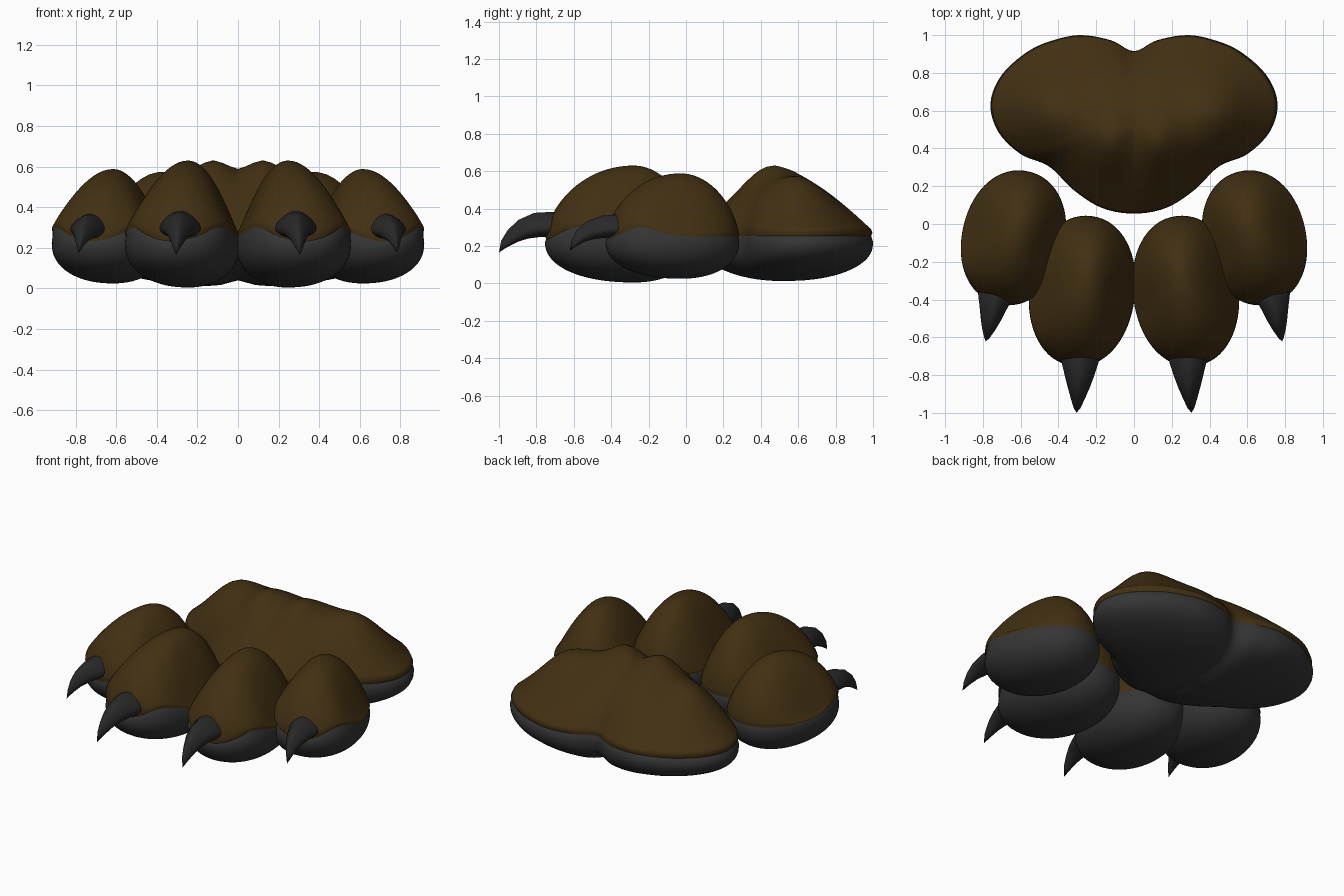
import bpy, bmesh
from math import sin, cos, pi, exp, atan2, radians, copysign, hypot
from mathutils import Vector

if "Cube" in bpy.data.objects:
    bpy.data.objects.remove(bpy.data.objects["Cube"])


def material(name, rgb):
    m = bpy.data.materials.new(name)
    m.diffuse_color = (*rgb, 1)
    m.use_nodes = True
    m.node_tree.nodes["Principled BSDF"].inputs["Base Color"].default_value = m.diffuse_color
    return m


FUR = material("brown_fur", (0.054, 0.029, 0.006))
PAD = material("dark_pad", (0.036, 0.036, 0.036))
CLAW = material("dark_claw", (0.022, 0.022, 0.022))


def loft(name, rings, mat, tip=None, cap=False, mirror=False):
    """Skin closed rings of points, ending in an optional tip."""
    bm = bmesh.new()
    rows = [[bm.verts.new(p) for p in r] for r in rings]
    n = len(rows[0])
    for a, b in zip(rows, rows[1:]):
        for i in range(n):
            j = (i + 1) % n
            bm.faces.new((a[i], a[j], b[j], b[i]))
    if tip is not None:
        t = bm.verts.new(tip)
        for i in range(n):
            bm.faces.new((rows[-1][i], rows[-1][(i + 1) % n], t))
    if cap:
        bm.faces.new(rows[0])
    bmesh.ops.recalc_face_normals(bm, faces=bm.faces)
    me = bpy.data.meshes.new(name)
    bm.to_mesh(me)
    bm.free()
    ob = bpy.data.objects.new(name, me)
    bpy.context.collection.objects.link(ob)
    me.materials.append(mat)
    for f in me.polygons:
        f.use_smooth = True
    if mirror:
        mod = ob.modifiers.new("Mirror", 'MIRROR')
        mod.use_mirror_merge = False
    return ob


def cushion(name, outline, centre, seam, top, bottom, full, mirror, oval=None):
    """Fur dome above and rounded pad below one shared outline.
    seam(i) = rim height, top(x, y, s, i) = dome height, bottom(x, y) = lowest z,
    full = pad roundness, oval = radii the inner rings relax towards."""
    c = Vector(centre)

    def ring(s, zf):
        pts = []
        for i, p in enumerate(outline):
            d = p - c
            if oval:
                r = 1 / hypot(d.x / oval[0], d.y / oval[1])
                d = d * (s * s + (1 - s * s) * r)
            q = c + d * s
            pts.append((q.x, q.y, zf(q.x, q.y, i)))
        return pts

    steps = [1 - (1 - k / 22) ** 1.7 for k in range(1, 22)]
    fur = [ring(0.975, lambda x, y, i: seam(i) - 0.03),
           ring(0.995, lambda x, y, i: seam(i))]
    for s in reversed(steps):
        fur.append(ring(s * 0.99, lambda x, y, i: top(x, y, s, i)))
    loft(name + "_fur", fur, FUR, (c.x, c.y, top(c.x, c.y, 0, 0)), mirror=mirror)

    mid = 0.22
    pad = [ring(0.9, lambda x, y, i: seam(i) + 0.02),
           ring(0.98, lambda x, y, i: seam(i) - 0.005)]
    for k in range(18):
        a = k / 18 * pi / 2
        pad.append(ring(cos(a) ** full, lambda x, y, i:
                        mid - (mid - bottom(x, y)) * sin(a) ** full))
    loft(name + "_pad", pad, PAD, (c.x, c.y, bottom(c.x, c.y)), mirror=mirror)


def toe(name, middle, half, turn, peak, height, low):
    n = 64
    out = []
    for i in range(n):
        t = 2 * pi * i / n
        x, y = (h * copysign(abs(v) ** 0.95, v) for h, v in zip(half, (cos(t), sin(t))))
        out.append(Vector((middle[0] + x * cos(turn) - y * sin(turn),
                           middle[1] + x * sin(turn) + y * cos(turn))))

    # rim lifts beside the claw and dips beneath it
    def seam(i):
        d = abs((2 * pi * i / n + pi / 2 + pi) % (2 * pi) - pi)
        return 0.265 + 0.055 * exp(-((d - 0.9) / 0.4) ** 2) - 0.02 * exp(-(d / 0.35) ** 2)

    def top(x, y, s, i):
        sn = sin(2 * pi * i / n)
        along = sn ** 2
        f = ((1 - s ** 2) ** (0.6 if sn < 0 else 0.65) * along
             + (1 - s ** 2) ** 1.2 * (1 - along))
        rim = seam(i) * s + 0.27 * (1 - s)
        return rim * (1 - f) + height * f

    cushion(name, out, peak, seam, top, lambda x, y: low, 0.92, True)


def claw(name, path, tip):
    # cross-section is narrow on top and wide below
    rings = []
    for x, y, z, rx, rz, tilt in path:
        a = radians(tilt)
        rings.append([(x + rx * cos(t) * (0.98 - 0.35 * sin(t)),
                       y - rz * sin(t) * sin(a), z + rz * sin(t) * cos(a))
                      for t in (2 * pi * j / 24 for j in range(24))])
    loft(name, rings, CLAW, tip, cap=True, mirror=True)


# Toes (right side, mirrored)
toe("inner_toe", (0.274, -0.355), (0.28, 0.4), radians(7), (0.245, -0.28), 0.63, 0.005)
toe("outer_toe", (0.638, -0.073), (0.272, 0.36), radians(13), (0.615, -0.03), 0.588, 0.025)

# Curved claws (x, y, z, half width, half height, tilt)
claw("inner_claw", [(0.28, -0.6, 0.31, 0.1, 0.068, 0), (0.285, -0.72, 0.315, 0.098, 0.067, 0),
                    (0.288, -0.8, 0.312, 0.077, 0.066, 10), (0.292, -0.87, 0.29, 0.057, 0.056, 25),
                    (0.297, -0.925, 0.255, 0.038, 0.042, 40), (0.301, -0.97, 0.212, 0.02, 0.024, 50)],
     (0.305, -1.0, 0.165))
claw("outer_claw", [(0.71, -0.24, 0.3, 0.095, 0.06, 0), (0.727, -0.37, 0.308, 0.095, 0.06, 0),
                    (0.742, -0.44, 0.303, 0.073, 0.06, 10), (0.756, -0.51, 0.285, 0.053, 0.052, 25),
                    (0.768, -0.56, 0.255, 0.035, 0.038, 40), (0.777, -0.595, 0.218, 0.018, 0.022, 50)],
     (0.785, -0.622, 0.175))

# Heel: three-lobed outline, smoothed through a few points
half = [(0, 0.055), (0.17, 0.085), (0.32, 0.18), (0.45, 0.305), (0.6, 0.37), (0.72, 0.49),
        (0.76, 0.64), (0.7, 0.79), (0.56, 0.915), (0.42, 0.975), (0.28, 1.0), (0.12, 0.972), (0, 0.915)]
ctrl = [Vector(p) for p in half] + [Vector((-x, y)) for x, y in half[-2:0:-1]]
heel = []
for i in range(len(ctrl)):
    p0, p1, p2, p3 = (ctrl[(i + k) % len(ctrl)] for k in (-1, 0, 1, 2))
    for j in range(5):
        t = j / 5
        heel.append(0.5 * (2 * p1 + (p2 - p0) * t + (2 * p0 - 5 * p1 + 4 * p2 - p3) * t * t
                           + (3 * p1 - p0 - 3 * p2 + p3) * t ** 3))
core = Vector((0, 0.52))


def bump(x, y, cx, cy, rx, ry):
    return exp(-((abs(x) - cx) / rx) ** 2 - ((y - cy) / ry) ** 2)


def heel_top(x, y, s, i):
    d = heel[i] - core
    side = cos(atan2(d.y, d.x)) ** 2
    f = (1 - s ** 1.9) * (1 - side) + (1 - s ** 2.4) * side
    z = 0.285 + 0.295 * f
    z += 0.062 * bump(x, y, 0.13, 0.43, 0.1, 0.16)    # centre ridges
    z += 0.085 * bump(x, y, 0.45, 0.61, 0.17, 0.19)   # side lobes
    return z


def heel_bottom(x, y):
    return 0.01 + 0.03 * exp(-(x / 0.07) ** 2) + 0.12 * max(0, 0.5 - y) ** 2


cushion("heel", heel, core, lambda i: 0.27, heel_top, heel_bottom, 0.82, False, (0.66, 0.42))
